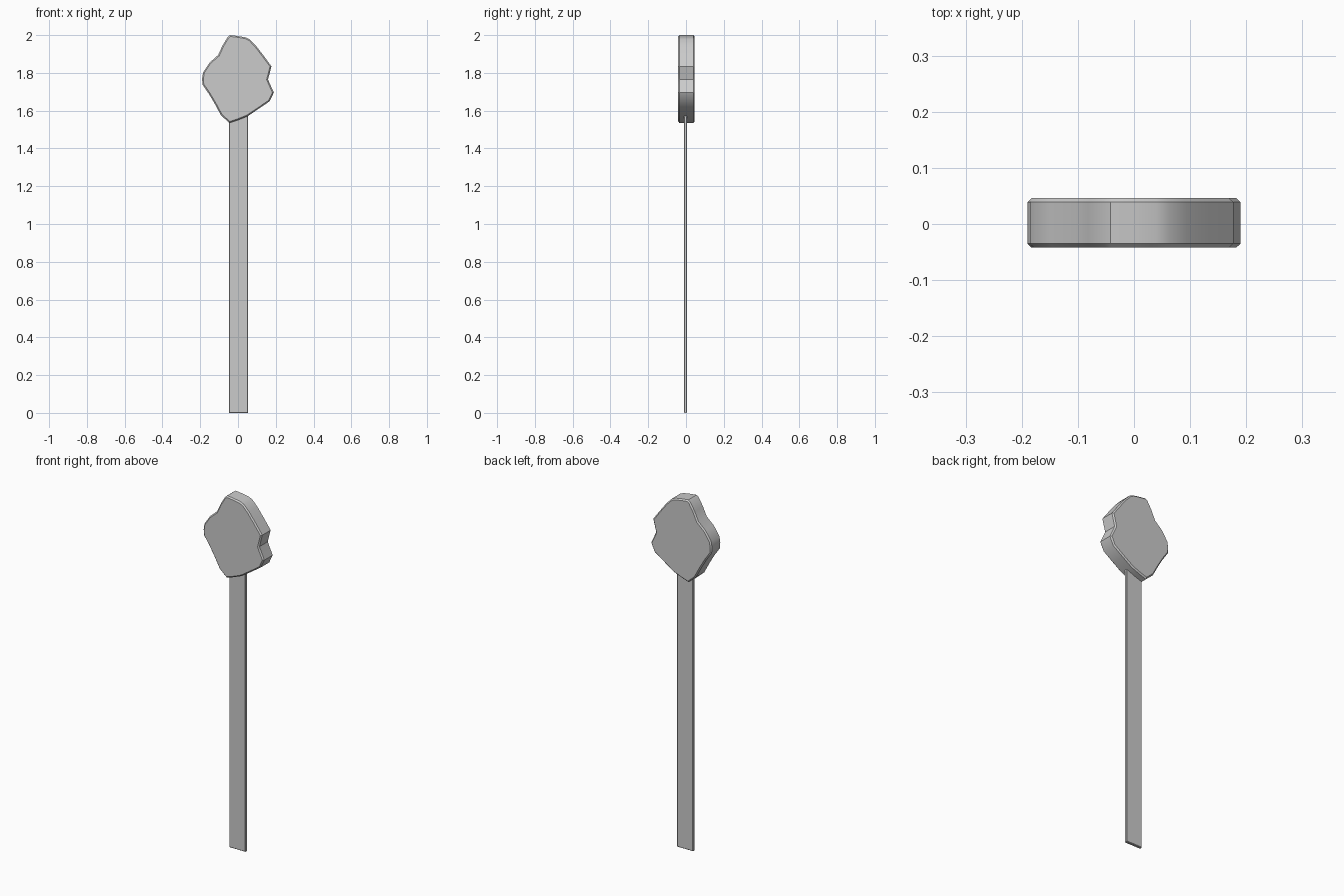
import bpy, bmesh

if "Cube" in bpy.data.objects:
    bpy.data.objects.remove(bpy.data.objects["Cube"])


def slab(name, outline, y0, y1, bevel, smooth):
    """Extrude a front-view (x, z) outline between two depths."""
    bm = bmesh.new()
    face = bm.faces.new([bm.verts.new((x, y0, z)) for x, z in outline])
    ext = bmesh.ops.extrude_face_region(bm, geom=[face])
    for v in ext["geom"]:
        if isinstance(v, bmesh.types.BMVert):
            v.co.y = y1
    bmesh.ops.recalc_face_normals(bm, faces=bm.faces)
    # soften only the front and back rims
    rims = [e for e in bm.edges
            if abs(e.verts[0].co.y - e.verts[1].co.y) < 1e-6]
    bmesh.ops.bevel(bm, geom=rims, offset=bevel, segments=1,
                    profile=0.5, affect='EDGES')
    mesh = bpy.data.meshes.new(name)
    bm.to_mesh(mesh)
    bm.free()
    obj = bpy.data.objects.new(name, mesh)
    bpy.context.collection.objects.link(obj)
    if smooth:
        bpy.ops.object.select_all(action='DESELECT')
        obj.select_set(True)
        bpy.context.view_layer.objects.active = obj
        bpy.ops.object.shade_smooth_by_angle(angle=0.6)
    return obj


# Lumpy flat head
head_outline = [
    (-0.042, 2.0), (0.0, 1.995), (0.04, 1.988), (0.062, 1.978),
    (0.094, 1.945), (0.135, 1.892), (0.177, 1.835), (0.168, 1.80),
    (0.159, 1.765), (0.172, 1.735), (0.19, 1.697), (0.168, 1.65),
    (0.105, 1.607), (0.05, 1.57), (0.0, 1.55), (-0.045, 1.535),
    (-0.09, 1.575), (-0.125, 1.64), (-0.155, 1.69), (-0.188, 1.738),
    (-0.19, 1.77), (-0.185, 1.803), (-0.15, 1.855), (-0.105, 1.895),
    (-0.082, 1.945), (-0.055, 1.99)]
slab("head", head_outline, -0.042, 0.046, 0.007, True)

# Thin flat stick, running up into the head
stick_outline = [(-0.047, 0.0), (0.053, 0.0), (0.053, 1.62), (-0.047, 1.62)]
slab("stick", stick_outline, -0.011, 0.006, 0.003, False)
